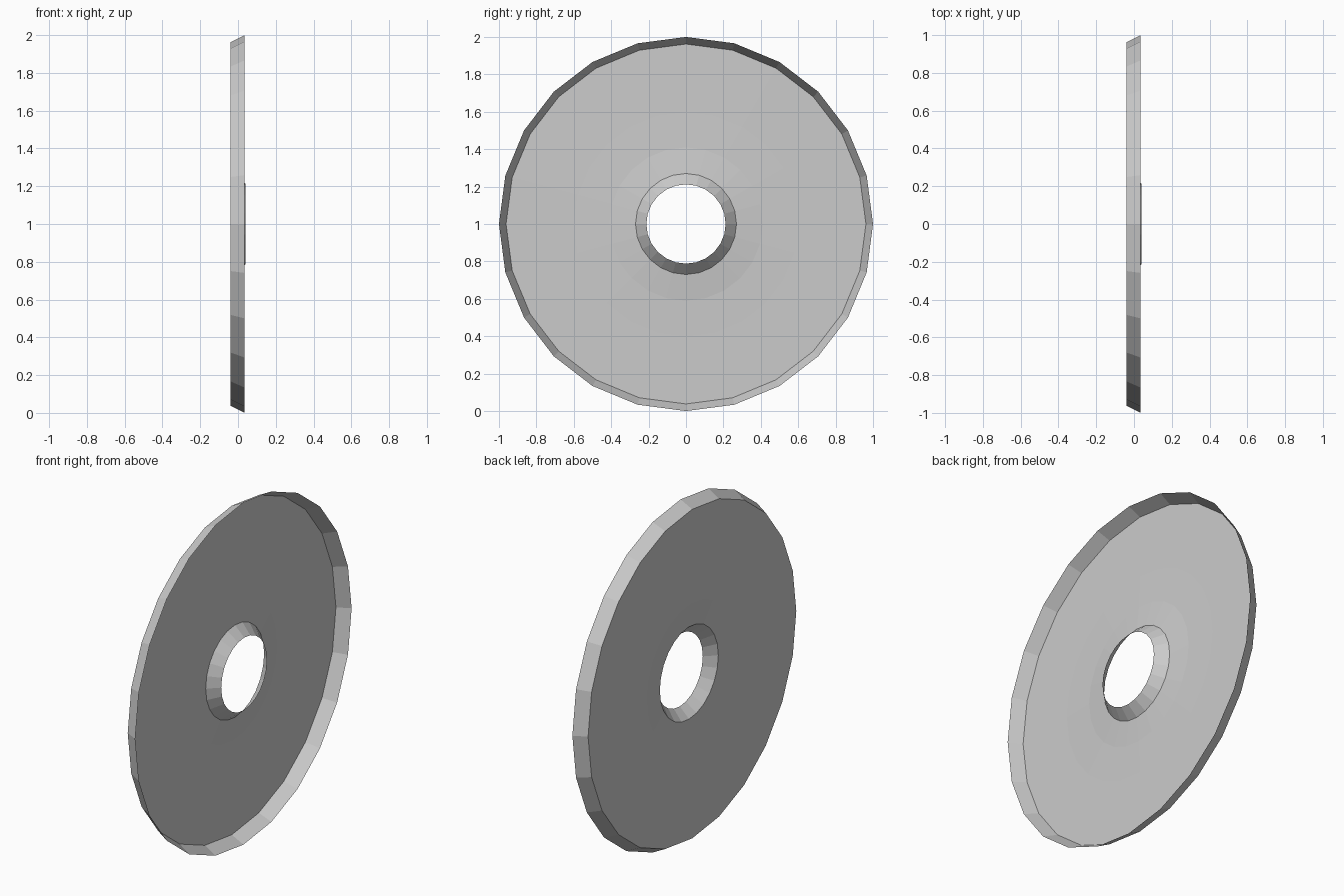
import bpy, bmesh, math

if "Cube" in bpy.data.objects:
    bpy.data.objects.remove(bpy.data.objects["Cube"])

SIDES = 24
# Dish cross-section as (x, radius): flared rim, flat face, raised hub lip
PROFILE = [(0.035, 1.0), (-0.04, 0.962), (-0.039, 0.6),
           (-0.034, 0.41), (-0.02, 0.27), (0.04, 0.212)]


def revolve(name, profile, sides, center_z):
    """Spin an open profile around the x axis into a single-sheet shell."""
    bm = bmesh.new()
    rings = []
    for x, r in profile:
        rings.append([bm.verts.new((x,
                                    r * math.sin(2 * math.pi * i / sides),
                                    center_z + r * math.cos(2 * math.pi * i / sides)))
                      for i in range(sides)])
    for a, b in zip(rings, rings[1:]):
        for i in range(sides):
            j = (i + 1) % sides
            bm.faces.new((a[i], b[i], b[j], a[j]))
    # Face the open side of the dish toward +x
    bm.normal_update()
    if sum(f.normal.x * f.calc_area() for f in bm.faces) < 0:
        bmesh.ops.reverse_faces(bm, faces=bm.faces[:])
    mesh = bpy.data.meshes.new(name)
    bm.to_mesh(mesh)
    bm.free()
    obj = bpy.data.objects.new(name, mesh)
    bpy.context.collection.objects.link(obj)
    return obj


# Thin dished disc with a central hole
revolve("dished_disc", PROFILE, SIDES, 1.0)
